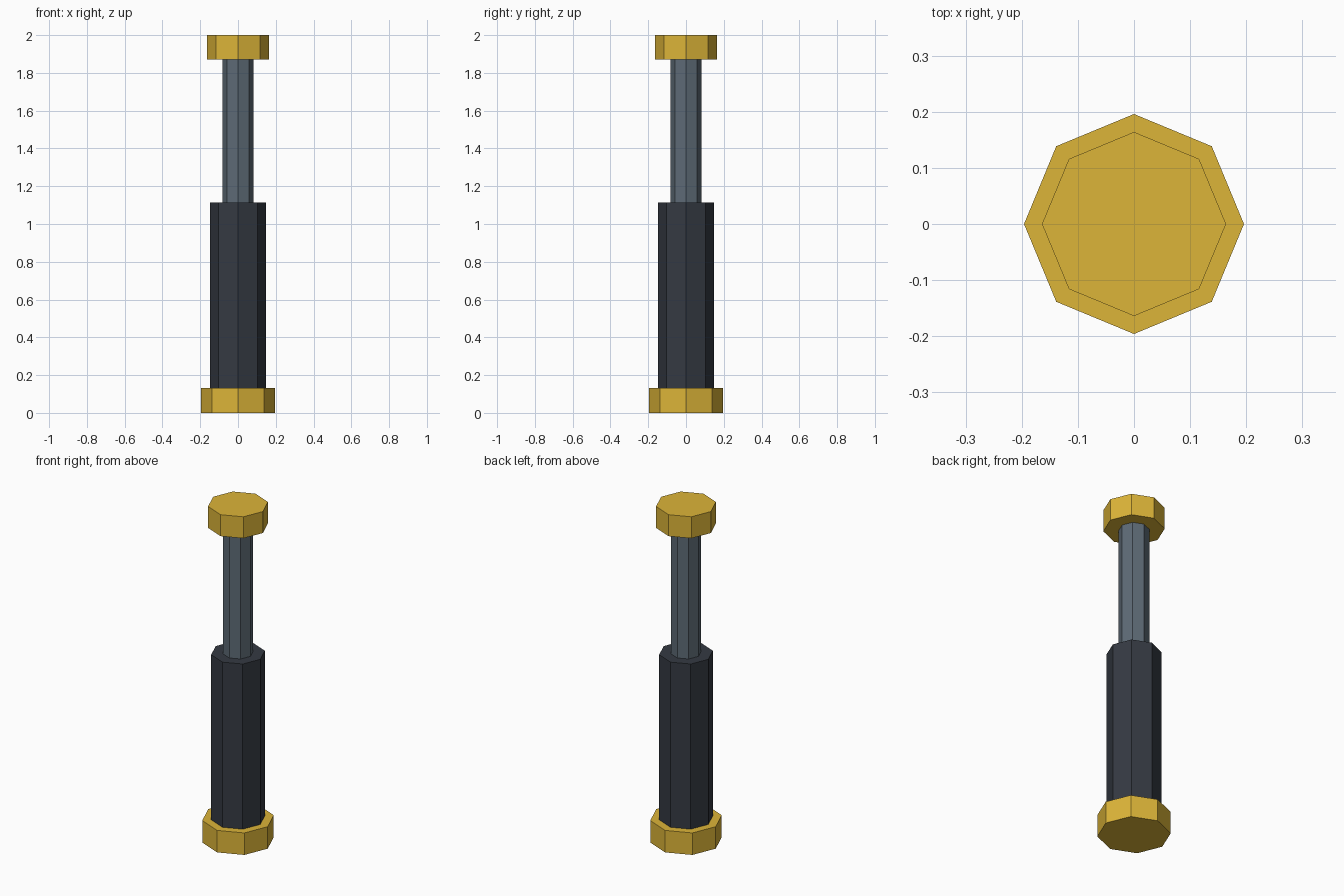
import bpy

if "Cube" in bpy.data.objects:
    bpy.data.objects.remove(bpy.data.objects["Cube"])


def material(name, rgb):
    mat = bpy.data.materials.new(name)
    mat.diffuse_color = (*rgb, 1)
    mat.use_nodes = True
    mat.node_tree.nodes["Principled BSDF"].inputs["Base Color"].default_value = mat.diffuse_color
    return mat


def octagon(name, radius, z0, z1, mat):
    """Flat-shaded eight-sided cylinder from z0 to z1, corners on the axes."""
    bpy.ops.mesh.primitive_cylinder_add(
        vertices=8, radius=radius, depth=z1 - z0, location=(0, 0, (z0 + z1) / 2))
    obj = bpy.context.object
    obj.name = name
    obj.data.name = name
    obj.data.materials.append(mat)
    return obj


yellow = material("yellow_paint", (0.72, 0.46, 0.04))
dark = material("dark_metal", (0.035, 0.042, 0.055))
steel = material("steel", (0.11, 0.145, 0.18))

# Lower mount and outer cylinder, seated just above the mount's underside
octagon("base_collar", 0.196, 0.0, 0.131, yellow)
octagon("outer_cylinder", 0.147, 0.01, 1.115, dark)

# Sliding rod, set into the cylinder and the end cap
octagon("piston_rod", 0.082, 0.95, 1.93, steel)
octagon("top_cap", 0.164, 1.872, 2.0, yellow)
